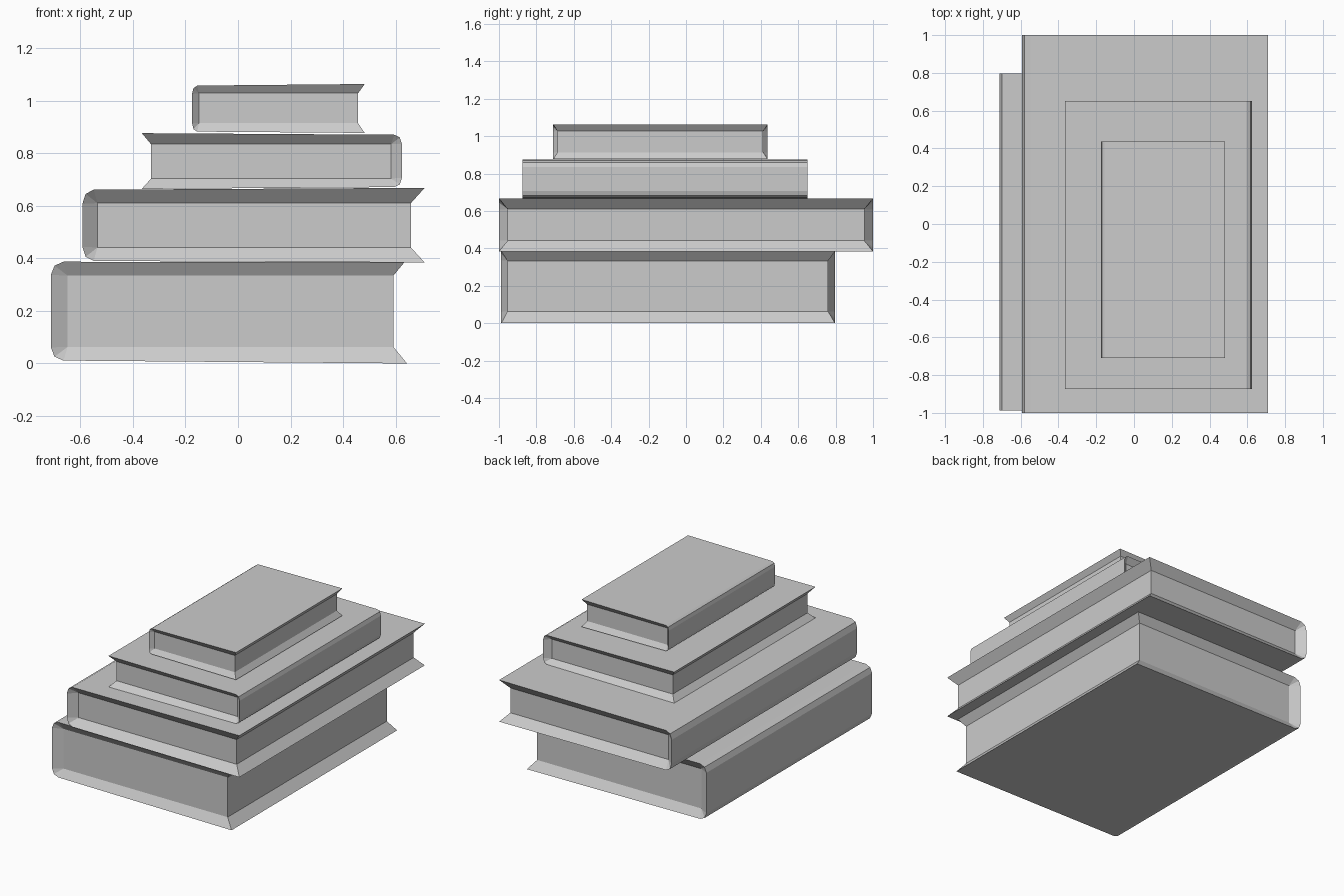
import bpy, bmesh, math

if "Cube" in bpy.data.objects:
    bpy.data.objects.remove(bpy.data.objects["Cube"])


def make_book(name, spine_x, fore_x, spine_z, fore_z, ys, round_x, round_z,
              page_x, page_z, page_y):
    """Closed book shell: covers and rounded spine, bevelled in to the page block.
    spine_x / fore_x may be in either order, so books can face both ways."""
    side = 1 if fore_x[0] > spine_x else -1
    bm = bmesh.new()

    # cover section: fore bottom, rounded spine bottom, rounded spine top, fore top
    section = [(fore_x[0], fore_z[0])]
    for top in (0, 1):
        arc = []
        for i in range(3):
            a = math.radians(45 * i)
            x = spine_x + side * round_x * (1 - math.sin(a))
            dz = round_z * (1 - math.cos(a))
            arc.append((x, spine_z[1] - dz if top else spine_z[0] + dz))
        section += arc[::-1] if top else arc
    section.append((fore_x[1], fore_z[1]))

    # page block corners: fore bottom, spine bottom, spine top, fore top
    pages = [(page_x[1], page_z[0]), (page_x[0], page_z[0]),
             (page_x[0], page_z[1]), (page_x[1], page_z[1])]

    ends = []
    for y, py in zip(ys, page_y):
        o = [bm.verts.new((x, y, z)) for x, z in section]
        p = [bm.verts.new((x, py, z)) for x, z in pages]
        ends.append((o, p))
        bm.faces.new(p)
        bm.faces.new((o[0], o[1], p[1], p[0]))      # lower cover bevel
        bm.faces.new((o[3], o[4], p[2], p[1]))      # spine bevel
        bm.faces.new((o[6], o[7], p[3], p[2]))      # upper cover bevel
        for a, c in ((1, 1), (2, 1), (4, 2), (5, 2)):
            bm.faces.new((o[a], o[a + 1], p[c]))    # spine corner fans

    # outer cover strips between the two ends
    (o0, p0), (o1, p1) = ends
    for i in range(7):
        bm.faces.new((o0[i], o0[i + 1], o1[i + 1], o1[i]))
    # fore edge of the pages and its bevels
    bm.faces.new((p0[0], p0[3], p1[3], p1[0]))
    bm.faces.new((o0[0], p0[0], p1[0], o1[0]))
    bm.faces.new((o0[7], p0[3], p1[3], o1[7]))

    bmesh.ops.recalc_face_normals(bm, faces=bm.faces)
    mesh = bpy.data.meshes.new(name)
    bm.to_mesh(mesh)
    bm.free()
    bpy.context.collection.objects.link(bpy.data.objects.new(name, mesh))


# stack from the bottom up; the third book faces the other way
make_book("bottom_book", -0.712, (0.643, 0.633), (0.011, 0.387), (0.0, 0.385),
          (-0.988, 0.797), 0.048, 0.05, (-0.648, 0.591), (0.063, 0.334), (-0.955, 0.76))
make_book("large_book", -0.592, (0.71, 0.71), (0.39, 0.661), (0.384, 0.668),
          (-1.0, 1.0), 0.043, 0.054, (-0.535, 0.658), (0.441, 0.61), (-0.954, 0.954))
make_book("medium_book", 0.624, (-0.366, -0.366), (0.671, 0.87), (0.664, 0.876),
          (-0.873, 0.65), 0.029, 0.036, (0.582, -0.331), (0.703, 0.834), (-0.838, 0.615))
make_book("small_book", -0.175, (0.482, 0.482), (0.882, 1.057), (0.877, 1.063),
          (-0.71, 0.437), 0.02, 0.032, (-0.149, 0.457), (0.914, 1.028), (-0.687, 0.413))
